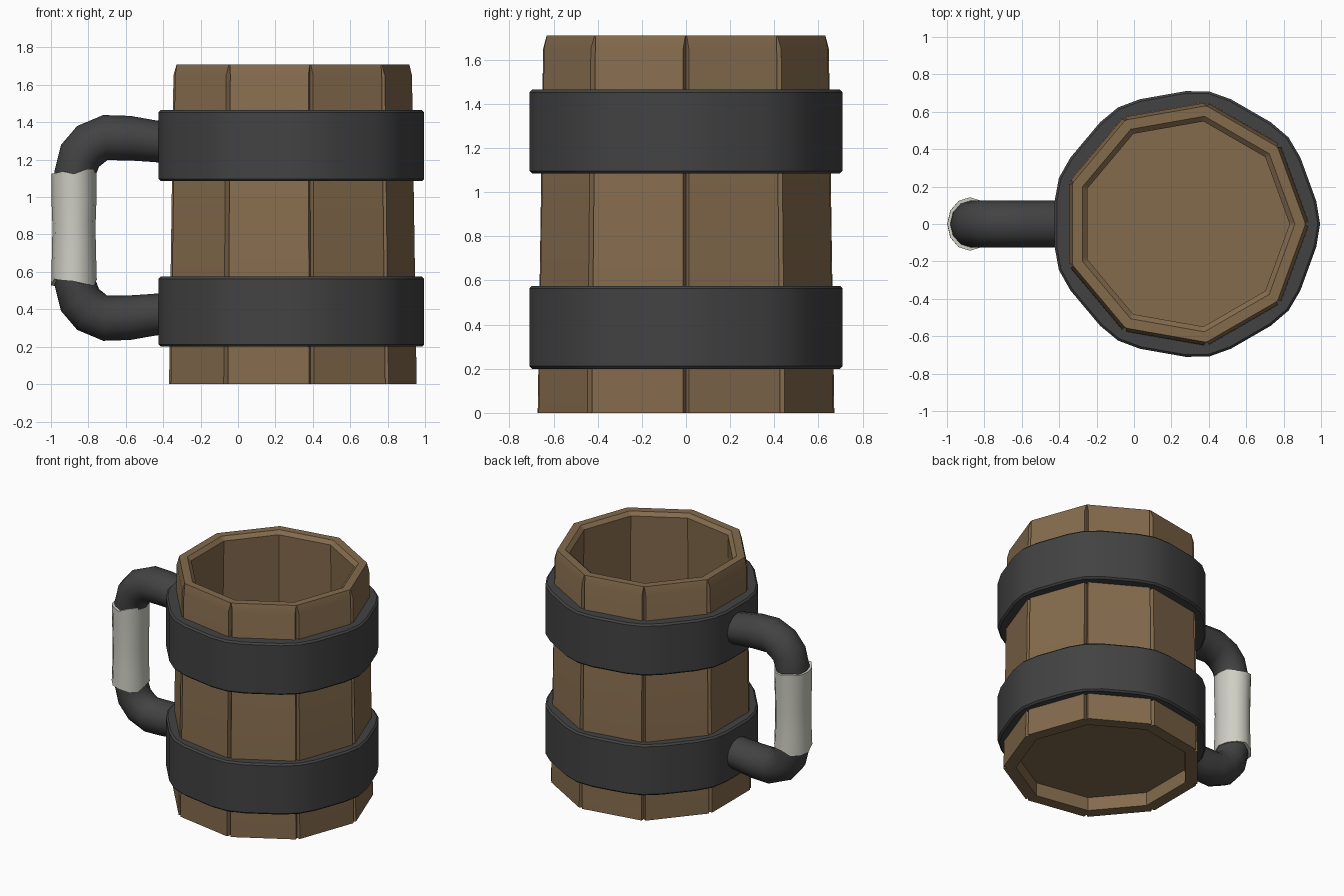
import bpy, bmesh, math, random
from mathutils import Vector

if "Cube" in bpy.data.objects:
    bpy.data.objects.remove(bpy.data.objects["Cube"])

random.seed(4)
CX = 0.275      # barrel axis
MID = 0.835     # handle mid height


def material(name, color):
    m = bpy.data.materials.new(name)
    m.diffuse_color = (*color, 1)
    m.use_nodes = True
    m.node_tree.nodes["Principled BSDF"].inputs["Base Color"].default_value = m.diffuse_color
    return m


WOOD = material("wood", (0.23, 0.145, 0.073))
IRON = material("iron", (0.055, 0.055, 0.055))
CLOTH = material("cloth", (0.62, 0.62, 0.55))


def loft(name, rings, mat, loop=False, caps=False, angle=30):
    """Skin a list of equally sized rings; loop joins the last ring to the first."""
    bm = bmesh.new()
    vr = [[bm.verts.new(p) for p in r] for r in rings]
    n = len(vr[0])
    pairs = list(zip(vr, vr[1:])) + ([(vr[-1], vr[0])] if loop else [])
    for a, b in pairs:
        for i in range(n):
            j = (i + 1) % n
            bm.faces.new((a[i], a[j], b[j], b[i]))
    if caps:
        bm.faces.new(vr[0])
        bm.faces.new(vr[-1])
    bmesh.ops.recalc_face_normals(bm, faces=bm.faces)
    me = bpy.data.meshes.new(name)
    bm.to_mesh(me)
    bm.free()
    ob = bpy.data.objects.new(name, me)
    bpy.context.collection.objects.link(ob)
    me.materials.append(mat)
    bpy.ops.object.select_all(action='DESELECT')
    ob.select_set(True)
    bpy.context.view_layer.objects.active = ob
    bpy.ops.object.shade_smooth_by_angle(angle=math.radians(angle))
    return ob


def stave_ring(r, z, w=0.014, d=0.0):
    """Nine-sided ring with a notch of half width w and depth d at each corner."""
    c = [Vector((math.cos(math.tau * k / 9), math.sin(math.tau * k / 9), 0)) * r for k in range(9)]
    off = Vector((CX, 0, z))
    out = []
    for k in range(9):
        a, b, e = c[k - 1], c[k], c[(k + 1) % 9]
        out += [b + (a - b).normalized() * w + off,
                b * (1 - d / r) + off,
                b + (e - b).normalized() * w + off]
    return out


# Staves: outside up, over the rim, inside down
loft("barrel_staves", [
    stave_ring(0.685, 0, d=0.03),
    stave_ring(0.66, 1.65, d=0.03),
    stave_ring(0.642, 1.71, w=0.003, d=0.004),
    stave_ring(0.585, 1.71),
    stave_ring(0.557, 1.685),
    stave_ring(0.595, 0)], WOOD, loop=True)

# Recessed floor
loft("barrel_floor", [stave_ring(0.60, 0.10), stave_ring(0.60, 0.15)], WOOD, caps=True)


# Iron bands with rounded corners and eased edges
def band_ring(inset, z):
    out = []
    for k in range(9):
        for da, r in ((-10, 0.71), (0, 0.72), (10, 0.71)):
            t = math.radians(40 * k + da)
            out.append((CX + (r - inset) * math.cos(t), (r - inset) * math.sin(t), z))
    return out


for name, z0, z1 in (("lower_band", 0.20, 0.575), ("upper_band", 1.085, 1.465)):
    loft(name, [band_ring(0.012, z0), band_ring(0, z0 + 0.012),
                band_ring(0, z1 - 0.012), band_ring(0.012, z1),
                band_ring(0.085, z1), band_ring(0.085, z0)], IRON, loop=True, angle=40)

# Handle: upper half path (x, height above middle, radius, tilt), mirrored downwards
half = [(-0.36, 0.455, 0.110, 0), (-0.46, 0.465, 0.112, 8), (-0.58, 0.48, 0.119, 2),
        (-0.71, 0.483, 0.121, -5), (-0.79, 0.445, 0.122, -35),
        (-0.845, 0.385, 0.117, -60), (-0.872, 0.29, 0.110, -82), (-0.875, 0.15, 0.11, -90)]


def tube_ring(x, z, r, tilt, ry, n=12):
    a = math.radians(tilt)
    nx, nz = math.sin(a), math.cos(a)
    return [(x + r * math.cos(math.tau * i / n) * nx, ry * math.sin(math.tau * i / n),
             z + r * math.cos(math.tau * i / n) * nz) for i in range(n)]


upper = [tube_ring(x, MID + h, r, t, 0.125) for x, h, r, t in half]
lower = [[(x, y, 2 * MID - z) for x, y, z in r] for r in reversed(upper)]
loft("handle", upper + lower, IRON, caps=True, angle=45)


# Cloth grip with ragged ends
def grip_ring(r, ry, z, jag=None):
    ring = tube_ring(-0.877, z, r, -90, ry)
    return [(x, y, zz + (jag[i] if jag else 0)) for i, (x, y, zz) in enumerate(ring)]


top_jag = [random.uniform(-0.02, 0.022) for _ in range(12)]
low_jag = [random.uniform(-0.025, 0.022) for _ in range(12)]
loft("handle_grip", [
    grip_ring(0.105, 0.12, 0.545, low_jag),
    grip_ring(0.122, 0.143, 0.545, low_jag),
    grip_ring(0.118, 0.136, 0.70),
    grip_ring(0.115, 0.136, 0.84),
    grip_ring(0.120, 0.138, 0.98),
    grip_ring(0.121, 0.143, 1.135, top_jag),
    grip_ring(0.105, 0.12, 1.135, top_jag)], CLOTH, loop=True, angle=40)
